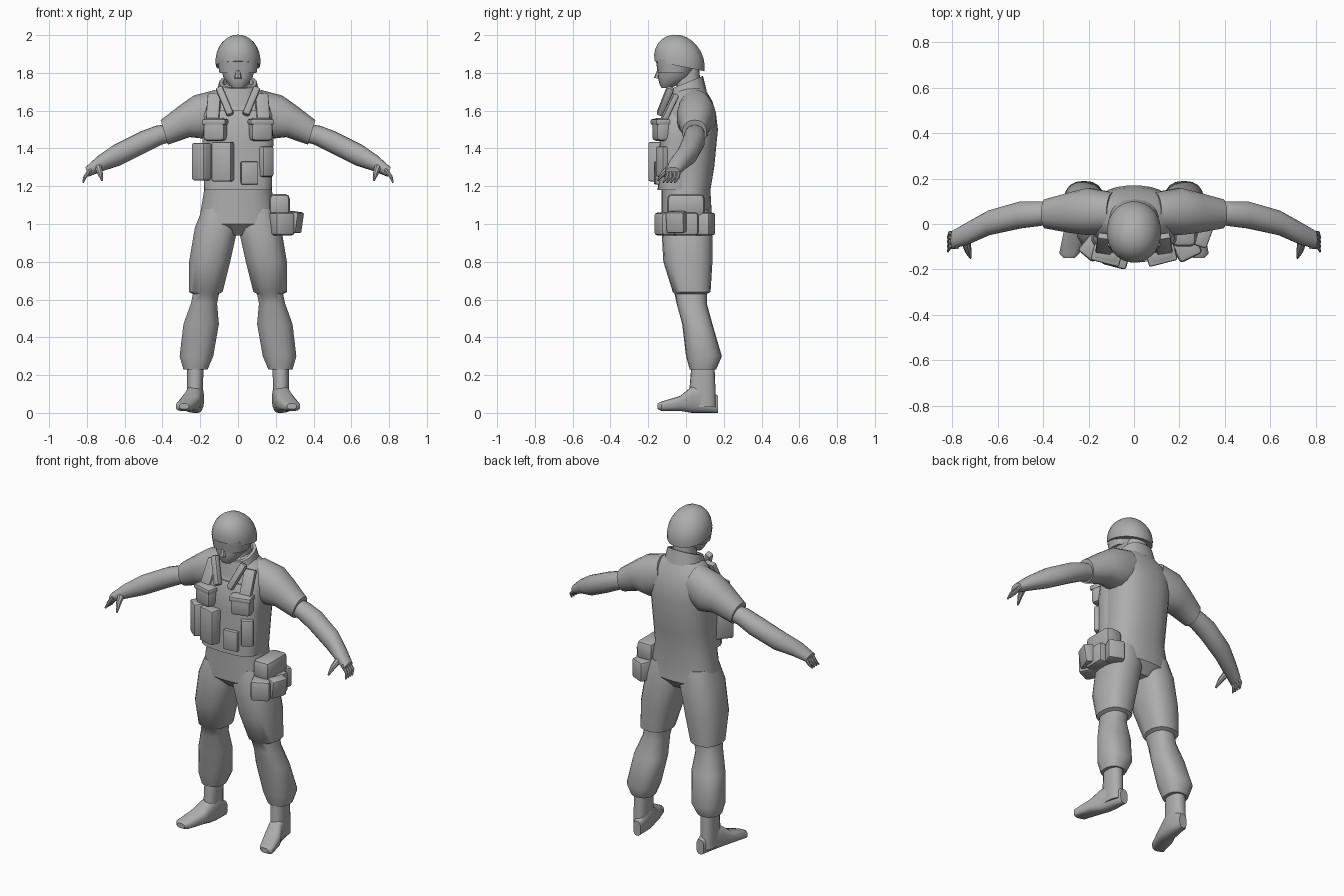
import bpy, bmesh, math
from mathutils import Vector, Euler

default_cube = bpy.data.objects.get("Cube")
if default_cube:
    bpy.data.objects.remove(default_cube, do_unlink=True)

grey = bpy.data.materials.new("plain_grey")
grey.use_nodes = True
colour = (.42, .42, .42, 1)
grey.diffuse_color = colour
grey.node_tree.nodes["Principled BSDF"].inputs["Base Color"].default_value = colour


def finish(name, bm):
    """Turn a bmesh into a smooth shaded object with sharp creases."""
    bmesh.ops.recalc_face_normals(bm, faces=bm.faces)
    mesh = bpy.data.meshes.new(name)
    bm.to_mesh(mesh)
    bm.free()
    mesh.materials.append(grey)
    mesh.shade_smooth()
    mesh.set_sharp_from_angle(angle=math.radians(40))
    obj = bpy.data.objects.new(name, mesh)
    bpy.context.collection.objects.link(obj)


def skin(name, loops):
    """Bridge a list of point loops and cap both ends."""
    bm = bmesh.new()
    rings = [[bm.verts.new(point) for point in loop] for loop in loops]
    count = len(rings[0])
    for low, high in zip(rings, rings[1:]):
        for i in range(count):
            j = (i + 1) % count
            bm.faces.new((low[i], low[j], high[j], high[i]))
    bm.faces.new(rings[0])
    bm.faces.new(rings[-1])
    finish(name, bm)


def loft(name, axis, rings, sides=18, power=2.4, lean=0, side=1):
    """Loft rounded sections; a ring is (position, u min, u max, v min, v max)."""
    def bend(value):
        return math.copysign(abs(value) ** (2 / power), value)

    loops = []
    for position, u_min, u_max, v_min, v_max in rings:
        loop = []
        for i in range(sides):
            angle = math.tau * (i + .5) / sides
            u = (u_min + u_max) / 2 + (u_max - u_min) / 2 * bend(math.cos(angle))
            offset = (v_max - v_min) / 2 * bend(math.sin(angle))
            v = (v_min + v_max) / 2 + offset
            along = position + lean * offset
            x, y, z = {"x": (along, u, v), "y": (u, along, v), "z": (u, v, along)}[axis]
            loop.append((x * side, y, z))
        loops.append(loop)
    skin(name, loops)


def level(height, half_width, front, back):
    """Horizontal ring that is symmetrical from side to side."""
    return height, -half_width, half_width, front, back


def tube(name, path, radii, side=1, sides=8):
    """Tapered tube through a short path."""
    points = [Vector((x * side, y, z)) for x, y, z in path]
    turn = (points[-1] - points[0]).to_track_quat("Z", "Y")
    angles = [math.tau * i / sides for i in range(sides)]
    skin(name, [[point + turn @ Vector((math.cos(a), math.sin(a), 0)) * radius for a in angles]
                for point, radius in zip(points, radii)])


def box(name, centre, size, turn=(0, 0, 0), roundness=.15):
    """Box with edges rounded in proportion to its thinnest side."""
    bm = bmesh.new()
    bmesh.ops.create_cube(bm, size=1)
    bmesh.ops.scale(bm, verts=bm.verts, vec=size)
    bmesh.ops.bevel(bm, geom=bm.edges[:], offset=roundness * min(size),
                    segments=2, affect="EDGES", profile=.5)
    bmesh.ops.rotate(bm, verts=bm.verts, matrix=Euler(turn).to_matrix())
    bmesh.ops.translate(bm, verts=bm.verts, vec=centre)
    finish(name, bm)


# Body trunk and the vest front
loft("torso", "z", [
    level(.94, .08, -.07, .09),
    level(1, .21, -.13, .14),
    level(1.18, .18, -.13, .13),
    level(1.3, .18, -.13, .15),
    level(1.5, .19, -.13, .17),
    level(1.58, .2, -.11, .16),
    level(1.65, .18, -.08, .14),
    level(1.7, .13, -.06, .11),
    level(1.74, .07, -.04, .09),
], sides=28)
loft("vest_front", "z", [
    level(1.18, .18, -.15, .04),
    level(1.45, .19, -.14, .06),
    level(1.56, .18, -.13, .05),
    level(1.6, .15, -.11, .04),
], power=3)

# Neck, face and headgear
loft("neck", "z", [level(1.66, .07, -.05, .08), level(1.84, .06, -.05, .07)])
loft("face", "z", [
    level(1.72, .03, -.13, -.08),
    level(1.74, .05, -.14, -.04),
    level(1.78, .08, -.15, .03),
    level(1.88, .1, -.14, .08),
])
tube("nose", [(0, -.14, 1.82), (0, -.15, 1.77)], radii=(.01, .02))
loft("goggles", "z", [level(1.8, .1, -.15, .02), level(1.87, .11, -.16, .03)])
dome = [math.radians(angle) for angle in range(-10, 90, 14)]
loft("helmet", "z", [
    level(1.86 + .14 * math.sin(a), .12 * math.cos(a),
          -.03 - .14 * math.cos(a), -.03 + .13 * math.cos(a)) for a in dome
], sides=24, power=2.1, lean=-.2)
loft("collar", "z", [
    level(1.66, .12, -.1, .11),
    level(1.75, .1, -.08, .09),
    level(1.75, .08, -.07, .08),
    level(1.69, .07, -.06, .07),
], lean=.4)

# Limb sections, shared by both sides
leg = [
    (1.08, .02, .19, -.11, .12),
    (.98, 0, .23, -.13, .14),
    (.8, .04, .26, -.12, .14),
    (.64, .08, .26, -.07, .13),
    (.63, .1, .24, -.06, .11),
    (.58, .11, .25, -.05, .11),
    (.47, .1, .29, -.02, .14),
    (.3, .13, .31, 0, .19),
    (.23, .16, .29, .02, .16),
]
boot_shaft = [(.27, .18, .27, .03, .15), (.03, .19, .27, .01, .16)]
foot = [
    (.17, .19, .24, 0, .09),
    (.08, .18, .27, 0, .15),
    (.03, .19, .28, 0, .14),
    (-.03, .2, .31, .01, .09),
    (-.13, .24, .33, .01, .06),
    (-.15, .26, .31, .02, .05),
]
sleeve = [
    (.09, -.04, .14, 1.5, 1.71),
    (.2, -.05, .16, 1.45, 1.68),
    (.28, -.04, .14, 1.46, 1.63),
    (.39, -.02, .11, 1.42, 1.55),
    (.39, 0, .1, 1.43, 1.54),
]
forearm = [
    (.35, 0, .1, 1.44, 1.53),
    (.42, -.01, .1, 1.42, 1.52),
    (.5, -.02, .1, 1.38, 1.49),
    (.64, -.05, .06, 1.31, 1.42),
    (.73, -.09, .01, 1.28, 1.36),
    (.8, -.11, -.03, 1.25, 1.3),
]

for label, side in (("left", 1), ("right", -1)):
    loft(label + "_trouser_leg", "z", leg, side=side)
    loft(label + "_boot_shaft", "z", boot_shaft, side=side)
    loft(label + "_boot_foot", "y", foot, side=side, power=2.8)
    loft(label + "_sleeve", "x", sleeve, side=side, lean=.3, power=2.2)
    loft(label + "_forearm", "x", forearm, side=side, lean=.3, power=2.1)

    # Curled fingers and thumb
    for number, finger in enumerate(("little", "ring", "middle", "index")):
        y = -.04 - .02 * number
        tube(f"{label}_{finger}_finger", [(.78, y, 1.29), (.81, y, 1.25), (.82, y - .02, 1.22)],
             radii=(.012, .01, .005), side=side)
    tube(label + "_thumb", [(.74, -.08, 1.3), (.73, -.12, 1.27), (.72, -.15, 1.23)],
         radii=(.02, .015, .005), side=side)

    # Lapel, shoulder strap and chest pouch with its flap
    box(label + "_lapel", centre=(.07 * side, -.11, 1.65), size=(.04, .04, .17),
        turn=(-.35, .4 * side, 0), roundness=.3)
    box(label + "_strap", centre=(.13 * side, -.09, 1.61), size=(.07, .03, .17),
        turn=(-.45, 0, .15 * side), roundness=.25)
    box(label + "_chest_pouch", centre=(.12 * side, -.13, 1.5), size=(.12, .08, .12),
        turn=(0, 0, .25 * side), roundness=.25)
    box(label + "_chest_flap", centre=(.12 * side, -.135, 1.54), size=(.13, .08, .03),
        turn=(0, 0, .25 * side), roundness=.3)

# Pouches on the lower vest
box("inner_magazine_pouch", centre=(-.08, -.15, 1.33), size=(.11, .08, .21), turn=(0, 0, -.25))
box("outer_magazine_pouch", centre=(-.18, -.1, 1.33), size=(.09, .11, .2), turn=(0, 0, -.7))
box("front_small_pouch", centre=(.06, -.15, 1.27), size=(.09, .03, .12), turn=(0, 0, .1))
box("left_vest_pouch", centre=(.14, -.11, 1.33), size=(.07, .08, .16), turn=(0, 0, .6))

# Gear wrapped around the left hip
box("hip_bag_top", centre=(.22, 0, 1.1), size=(.11, .2, .12), roundness=.25)
box("hip_bag_front", centre=(.23, -.1, 1), size=(.11, .11, .12), turn=(0, 0, .45))
box("hip_bag_side", centre=(.25, 0, 1), size=(.1, .13, .12))
box("hip_bag_rear", centre=(.22, .09, 1), size=(.1, .11, .12), turn=(0, 0, -.4))
box("hip_bag_outer_pocket", centre=(.3, -.05, 1.01), size=(.06, .1, .11), turn=(0, .15, -.35))
